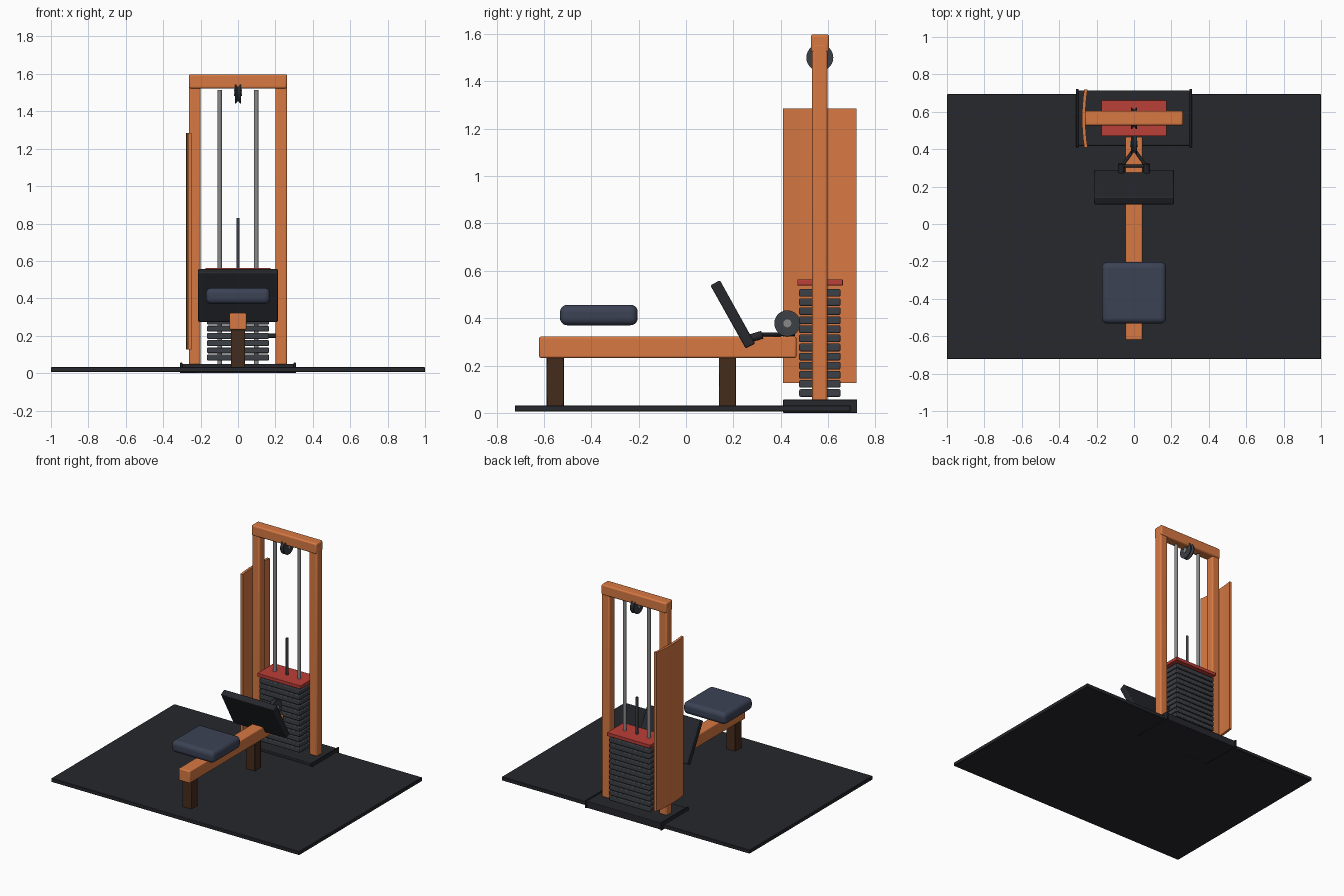
import bpy, bmesh, math
from mathutils import Vector

if "Cube" in bpy.data.objects:
    bpy.data.objects.remove(bpy.data.objects["Cube"])


def material(name, rgb):
    m = bpy.data.materials.new(name)
    m.diffuse_color = (*rgb, 1)
    m.use_nodes = True
    m.node_tree.nodes["Principled BSDF"].inputs["Base Color"].default_value = m.diffuse_color
    return m


ORANGE = material("orange_paint", (0.68, 0.19, 0.055))
BROWN = material("dark_brown", (0.06, 0.025, 0.012))
BLACK = material("black_rubber", (0.02, 0.021, 0.026))
PLATE = material("dark_iron", (0.045, 0.05, 0.06))
NAVY = material("navy_vinyl", (0.045, 0.055, 0.09))
RED = material("red_paint", (0.5, 0.05, 0.04))
STEEL = material("steel", (0.25, 0.25, 0.25))


def finish(name, bm, mat, bevel=0, segs=2):
    bmesh.ops.recalc_face_normals(bm, faces=bm.faces)
    me = bpy.data.meshes.new(name)
    bm.to_mesh(me)
    bm.free()
    ob = bpy.data.objects.new(name, me)
    bpy.context.collection.objects.link(ob)
    me.materials.append(mat)
    if bevel:
        b = ob.modifiers.new("bevel", "BEVEL")
        b.width, b.segments, b.limit_method = bevel, segs, "ANGLE"
    bpy.ops.object.select_all(action="DESELECT")
    ob.select_set(True)
    bpy.context.view_layer.objects.active = ob
    bpy.ops.object.shade_smooth_by_angle(angle=math.radians(35))
    return ob


def box(name, x, y, z, mat, bevel=0.004, segs=2):
    """Box from (min, max) ranges."""
    bm = bmesh.new()
    bmesh.ops.create_cube(bm, size=1)
    for v in bm.verts:
        v.co = Vector([(r[0] + r[1]) / 2 + c * (r[1] - r[0]) for r, c in zip((x, y, z), v.co)])
    return finish(name, bm, mat, bevel, segs)


def rod(name, a, b, r, mat, sides=16):
    """Cylinder between two points."""
    a, b = Vector(a), Vector(b)
    bm = bmesh.new()
    bmesh.ops.create_cone(bm, cap_ends=True, segments=sides, radius1=r, radius2=r, depth=(b - a).length)
    ob = finish(name, bm, mat)
    ob.location = (a + b) / 2
    ob.rotation_euler = (b - a).to_track_quat("Z", "Y").to_euler()
    return ob


def extrude_x(name, yz, x0, x1, mat, bevel=0.004):
    """Side profile in (y, z) extruded across x."""
    bm = bmesh.new()
    f = bm.faces.new([bm.verts.new((x0, y, z)) for y, z in yz])
    g = bmesh.ops.extrude_face_region(bm, geom=[f])
    bmesh.ops.translate(bm, vec=(x1 - x0, 0, 0), verts=[v for v in g["geom"] if isinstance(v, bmesh.types.BMVert)])
    return finish(name, bm, mat, bevel)


def pulley(name, y, z, r):
    """Grooved wheel lathed about the x axis, with a steel hub."""
    prof = [(-0.016, 0), (-0.016, r), (-0.010, r), (0, r * 0.78), (0.010, r), (0.016, r), (0.016, 0)]
    bm = bmesh.new()
    vs = [bm.verts.new((px, pr, 0)) for px, pr in prof]
    es = [bm.edges.new(p) for p in zip(vs, vs[1:])]
    bmesh.ops.spin(bm, geom=vs + es, axis=(1, 0, 0), cent=(0, 0, 0), angle=math.tau, steps=28)
    bmesh.ops.remove_doubles(bm, verts=bm.verts, dist=1e-5)
    finish(name, bm, PLATE).location = (0, y, z)
    rod(name + "_hub", (-0.022, y, z), (0.022, y, z), 0.017, STEEL)


# Floor mat and tower base with end flanges
box("floor_mat", (-1, 1), (-0.723, 0.695), (0.005, 0.032), BLACK, 0.003, 1)
box("tower_base", (-0.30, 0.30), (0.42, 0.715), (0, 0.05), BLACK)
for s, side in ((-1, "left"), (1, "right")):
    box(side + "_base_flange", sorted((s * 0.298, s * 0.31)), (0.41, 0.723), (0, 0.056), BLACK, 0.002, 1)
    # Tower uprights and guide rods
    box(side + "_upright", sorted((s * 0.20, s * 0.263)), (0.533, 0.597), (0.045, 1.56), ORANGE, 0.01, 3)
    rod(side + "_guide_rod", (s * 0.098, 0.565, 0.04), (s * 0.098, 0.565, 1.513), 0.0125, STEEL)
box("top_beam", (-0.262, 0.262), (0.527, 0.604), (1.522, 1.598), ORANGE, 0.01, 3)

# Slightly bowed side panel
bm = bmesh.new()
N = 8
ring = []
for off in (0, 0.018):
    pts = [(-0.278 + off + 0.012 * (2 * i / N - 1) ** 2, 0.41 + 0.31 * i / N) for i in range(N + 1)]
    ring += pts if off == 0 else pts[::-1]
face = bm.faces.new([bm.verts.new((x, y, 0.127)) for x, y in ring])
ext = bmesh.ops.extrude_face_region(bm, geom=[face])
bmesh.ops.translate(bm, vec=(0, 0, 1.158), verts=[v for v in ext["geom"] if isinstance(v, bmesh.types.BMVert)])
finish("side_panel", bm, ORANGE)

# Weight stack
for i in range(12):
    z = 0.084 + i * 0.0384
    box(f"weight_plate_{i + 1}", (-0.165, 0.165), (0.478, 0.652), (z - 0.016, z + 0.016), PLATE, 0.005, 2)
box("top_weight_plate", (-0.175, 0.175), (0.47, 0.662), (0.538, 0.563), RED, 0.003)
rod("selector_rod", (0, 0.565, 0.05), (0, 0.565, 0.83), 0.009, PLATE)
rod("selector_pin", (0.14, 0.565, 0.20), (0.20, 0.565, 0.20), 0.011, BLACK)

# Pulleys
pulley("top_pulley", 0.565, 1.50, 0.057)
box("top_pulley_bracket", (-0.02, 0.02), (0.55, 0.58), (1.49, 1.54), PLATE, 0.002)
pulley("low_pulley", 0.428, 0.378, 0.055)

# Bench rail, legs and seat
box("bench_rail", (-0.045, 0.045), (-0.62, 0.466), (0.232, 0.322), ORANGE, 0.008, 3)
box("front_leg", (-0.037, 0.037), (-0.588, -0.516), (0.028, 0.236), BROWN)
box("rear_leg", (-0.037, 0.037), (0.14, 0.212), (0.028, 0.236), BROWN)
box("seat", (-0.172, 0.172), (-0.532, -0.204), (0.37, 0.456), NAVY, 0.03, 5)

# Tilted foot plate
extrude_x("foot_plate", [(0.103, 0.538), (0.143, 0.56), (0.292, 0.292), (0.252, 0.272)], -0.213, 0.213, BLACK, 0.006)

# Two-grip pull handle resting on the rail
for s, side in ((-1, "left"), (1, "right")):
    rod(side + "_handle_arm", (0, 0.40, 0.331), (s * 0.068, 0.305, 0.331), 0.008, BLACK, 12)
    rod(side + "_handle_grip", (s * 0.068, 0.272, 0.315), (s * 0.068, 0.322, 0.330), 0.017, BLACK)
rod("handle_crossbar", (-0.068, 0.31, 0.326), (0.068, 0.31, 0.326), 0.008, BLACK, 12)
rod("handle_cable", (0, 0.395, 0.331), (0, 0.46, 0.331), 0.006, BLACK, 10)
